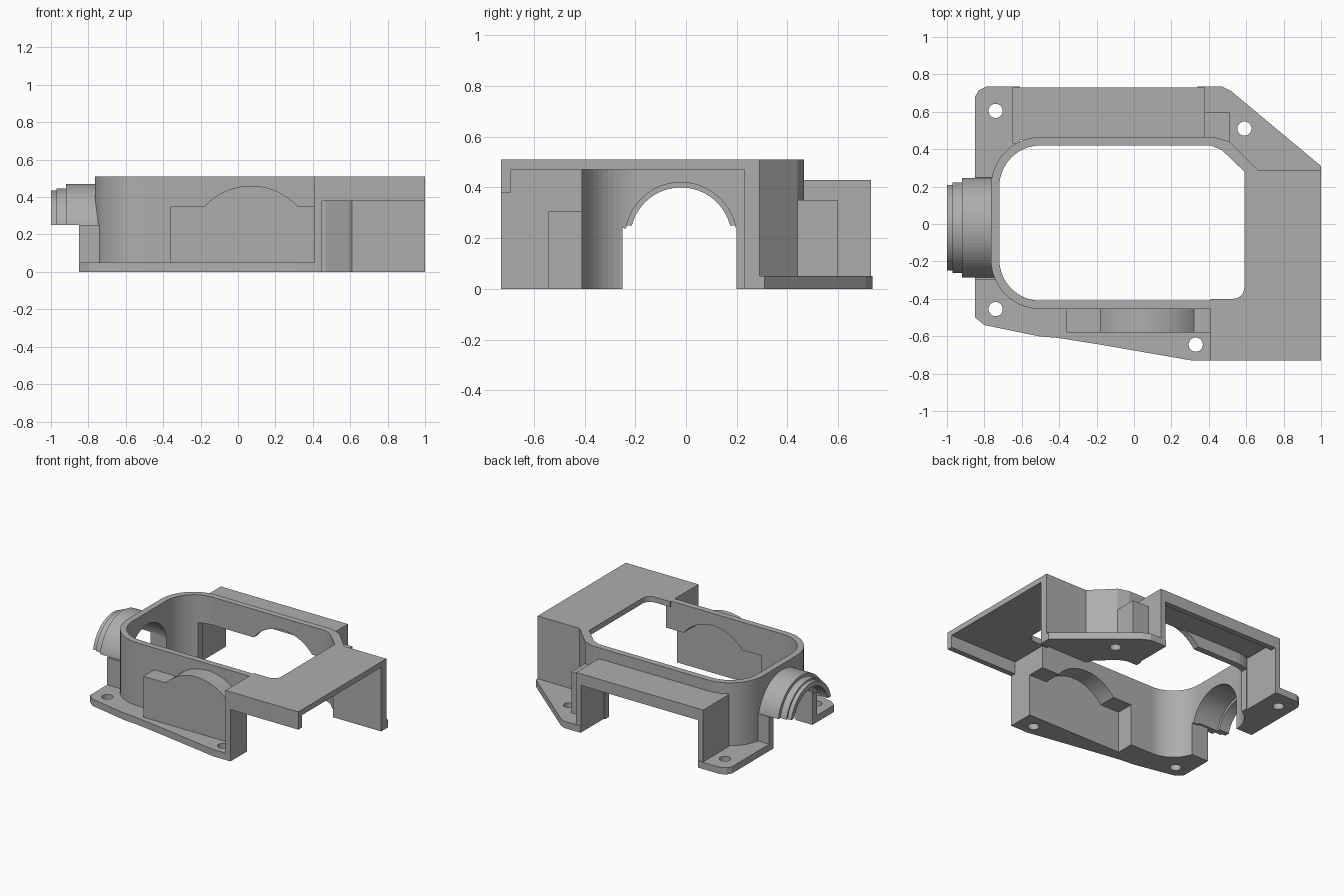
import bpy, bmesh, math
from mathutils import Vector

if "Cube" in bpy.data.objects:
    bpy.data.objects.remove(bpy.data.objects["Cube"])

grey = bpy.data.materials.new("plain grey")
grey.diffuse_color = (0.42, 0.42, 0.42, 1)
grey.use_nodes = True
grey.node_tree.nodes["Principled BSDF"].inputs["Base Color"].default_value = grey.diffuse_color

# axis -> how a 2D profile point plus a depth becomes a 3D point
PLACE = {"z": lambda a, b, d: (a, b, d),
         "y": lambda a, b, d: (a, d, b),
         "x": lambda a, b, d: (d, a, b)}


def prism(name, pts, d0, d1, axis="z"):
    bm = bmesh.new()
    face = bm.faces.new([bm.verts.new(PLACE[axis](a, b, d0)) for a, b in pts])
    ext = bmesh.ops.extrude_face_region(bm, geom=[face], use_keep_orig=True)
    move = Vector(PLACE[axis](0, 0, d1 - d0))
    bmesh.ops.translate(bm, vec=move,
                        verts=[g for g in ext["geom"] if isinstance(g, bmesh.types.BMVert)])
    bmesh.ops.recalc_face_normals(bm, faces=bm.faces)
    me = bpy.data.meshes.new(name)
    bm.to_mesh(me)
    bm.free()
    me.materials.append(grey)
    ob = bpy.data.objects.new(name, me)
    bpy.context.collection.objects.link(ob)
    return ob


def box(name, x0, x1, y0, y1, z0, z1):
    return prism(name, [(x0, y0), (x1, y0), (x1, y1), (x0, y1)], z0, z1)


def arc(cx, cy, r, a0, a1, n=14):
    return [(cx + r * math.cos(math.radians(a0 + (a1 - a0) * i / n)),
             cy + r * math.sin(math.radians(a0 + (a1 - a0) * i / n))) for i in range(n + 1)]


def cut(ob, *cutters):
    for c in cutters:
        m = ob.modifiers.new("cut", "BOOLEAN")
        m.operation = "DIFFERENCE"
        m.solver = "EXACT"
        m.object = c
        bpy.context.view_layer.objects.active = ob
        bpy.ops.object.modifier_apply(modifier=m.name)
        bpy.data.objects.remove(c)


def arched(x0, x1, z0, shoulder, r):
    # box profile with a round hump over the shaft axis
    a = math.degrees(math.asin((shoulder - 0.12) / r))
    return [(x0, z0), (x0, shoulder)] + arc(0.07, 0.12, r, 180 - a, a, 24) + [(x1, shoulder), (x1, z0)]


# main wall, open at the right
outer = ([(1, 0.29), (0.66, 0.29), (0.60, 0.35), (0.51, 0.44), (0.43, 0.465)]
         + arc(-0.5, 0.20, 0.265, 90, 180) + arc(-0.5, -0.19, 0.265, 180, 270) + [(0.45, -0.455)])
inner = ([(0.45, -0.41)] + arc(-0.5, -0.19, 0.22, 270, 180) + arc(-0.5, 0.20, 0.22, 180, 90)
         + [(0.41, 0.42), (0.47, 0.395), (0.59, 0.28), (0.61, 0.23), (1, 0.23)])
wall = prism("main_wall", outer + inner, 0, 0.51)
cut(wall,
    prism("front_opening", arched(-0.32, 0.47, -0.1, 0.305, 0.30), -0.52, -0.36, "y"),
    prism("back_opening", arched(-0.60, 0.33, -0.1, 0.305, 0.30), 0.37, 0.53, "y"),
    prism("left_opening", [(-0.25, -0.1), (-0.25, 0.24)] + arc(-0.02, 0.2, 0.22, 170, 10, 28)
          + [(0.2, 0.24), (0.2, -0.1)], -0.9, -0.6, "x"))

# right cover plate with front skirt and post
prism("cover_plate", [(0.41, -0.73), (1, -0.73), (1, 0.29), (0.66, 0.29), (0.60, 0.35), (0.59, 0.28)]
      + arc(0.53, -0.34, 0.06, 0, -90, 6) + [(0.41, -0.40)], 0.47, 0.51)
box("cover_skirt", 0.41, 1, -0.73, -0.69, 0.38, 0.51)
box("cover_post", 0.41, 0.45, -0.73, -0.54, 0, 0.51)
box("cover_post_upper", 0.41, 0.45, -0.54, -0.41, 0.305, 0.51)

# front bulge, hollow from inside
bulge = prism("front_bulge", arched(-0.36, 0.41, 0, 0.35, 0.34), -0.58, -0.44, "y")
cut(bulge, prism("bulge_hollow", arched(-0.32, 0.47, -0.1, 0.305, 0.30), -0.54, -0.30, "y"))

# left half-round collar in steps, with its side supports
for i, (x0, x1, ro, ri) in enumerate([(-1, -0.97, 0.235, 0.20), (-0.97, -0.92, 0.247, 0.20),
                                      (-0.92, -0.73, 0.27, 0.22)]):
    ao, ai = (math.degrees(math.asin(0.05 / r)) for r in (ro, ri))
    prism(f"collar_step_{i}", arc(-0.02, 0.2, ro, ao, 180 - ao, 36)
          + arc(-0.02, 0.2, ri, 180 - ai, ai, 36), x0, x1, "x")
box("collar_support_back", -0.85, -0.74, 0.20, 0.25, 0, 0.25)
box("collar_support_front", -0.85, -0.74, -0.30, -0.25, 0, 0.25)

# rear chamber: roof, skirt, end walls, corner block
box("rear_roof", -0.65, 0.38, 0.45, 0.73, 0.39, 0.43)
box("rear_skirt", -0.65, 0.38, 0.69, 0.73, 0.345, 0.43)
box("rear_wall_left", -0.65, -0.61, 0.43, 0.73, 0, 0.43)
box("rear_wall_right", 0.34, 0.38, 0.44, 0.73, 0, 0.43)
box("rear_corner_block", 0.36, 0.51, 0.43, 0.60, 0.04, 0.35)


# mounting flanges with bolt holes
def flange(name, pts, *holes):
    ob = prism(name, pts, 0, 0.05)
    cut(ob, *[prism("hole", arc(x, y, 0.038, 0, 345, 23), -0.1, 0.1) for x, y in holes])


flange("front_flange", [(-0.85, -0.25), (-0.85, -0.50), (-0.80, -0.54), (-0.51, -0.60), (-0.40, -0.61),
                        (-0.18, -0.645), (0.31, -0.73), (0.45, -0.73), (0.45, -0.54), (-0.34, -0.54),
                        (-0.34, -0.44)] + arc(-0.5, -0.19, 0.25, 270, 195) + [(-0.74, -0.25)],
       (0.33, -0.645), (-0.74, -0.455))
flange("back_left_flange", [(-0.85, 0.22), (-0.85, 0.68), (-0.83, 0.715), (-0.79, 0.735), (-0.61, 0.735),
                            (-0.61, 0.425)] + arc(-0.5, 0.20, 0.25, 118, 175),
       (-0.74, 0.605))
flange("back_right_flange", [(0.34, 0.735), (0.47, 0.735), (0.52, 0.71), (1, 0.31), (1, 0.26), (0.65, 0.26),
                             (0.58, 0.34), (0.50, 0.42), (0.34, 0.44)],
       (0.59, 0.51))
